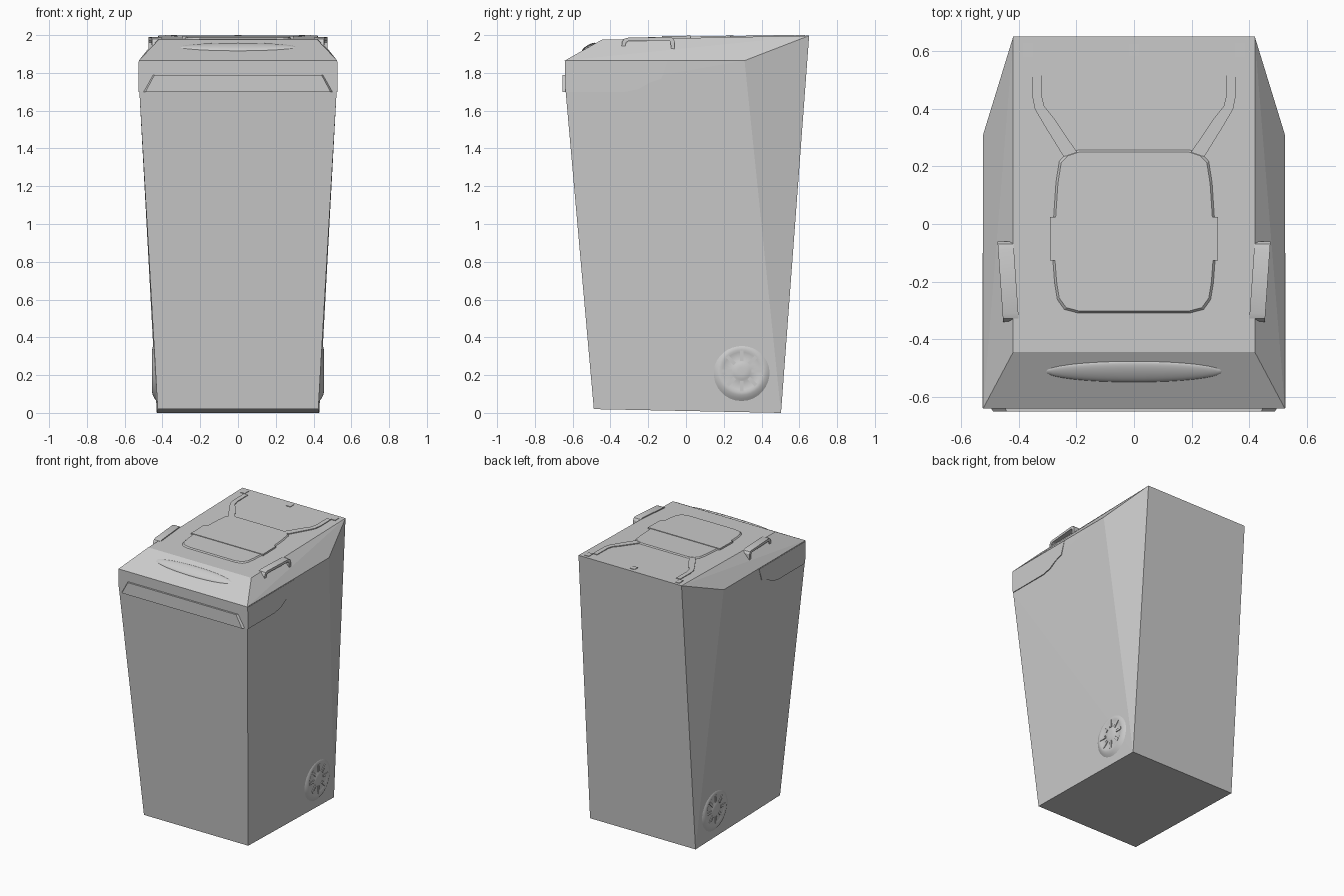
import bpy, bmesh, math
from mathutils import Vector, Matrix

if "Cube" in bpy.data.objects:
    bpy.data.objects.remove(bpy.data.objects["Cube"])


def finish(name, bm, smooth=None):
    bmesh.ops.recalc_face_normals(bm, faces=bm.faces)
    mesh = bpy.data.meshes.new(name)
    bm.to_mesh(mesh)
    bm.free()
    ob = bpy.data.objects.new(name, mesh)
    bpy.context.collection.objects.link(ob)
    if smooth:
        bpy.ops.object.select_all(action='DESELECT')
        ob.select_set(True)
        bpy.context.view_layer.objects.active = ob
        bpy.ops.object.shade_smooth_by_angle(angle=math.radians(smooth))
    return ob


def hull(name, half_points, drop):
    """Mirrored convex shell; faces whose normal satisfies drop() are left open."""
    bm = bmesh.new()
    for x, y, z in half_points:
        for s in (-1, 1):
            bm.verts.new((s * x, y, z))
    bmesh.ops.convex_hull(bm, input=bm.verts)
    bmesh.ops.recalc_face_normals(bm, faces=bm.faces)
    hidden = [f for f in bm.faces if drop(f.normal)]
    bmesh.ops.delete(bm, geom=hidden, context='FACES')
    return finish(name, bm)


def prism(name, pts, low, high, smooth=None):
    """Solid between two images of one 2D outline."""
    bm = bmesh.new()
    a = [bm.verts.new(low(*p)) for p in pts]
    b = [bm.verts.new(high(*p)) for p in pts]
    bm.faces.new(a)
    bm.faces.new(b)
    n = len(pts)
    for i in range(n):
        j = (i + 1) % n
        bm.faces.new((a[i], a[j], b[j], b[i]))
    return finish(name, bm, smooth)


def box(name, x0, x1, y0, y1, z0, z1):
    pts = [(x0, y0), (x1, y0), (x1, y1), (x0, y1)]
    return prism(name, pts, lambda x, y: (x, y, z0), lambda x, y: (x, y, z1))


def lid_z(y):
    return 1.976 + (y + 0.445) * 0.0192


# Tapered body and sloped lid shells
front_rim, side_rim, back_rim = (.525, -.642, 1.865), (.525, .31, 1.865), (.42, .652, 1.997)
hull("bin_body", [(.425, -.488, .02), (.43, .503, 0), (.522, -.637, 1.70),
                  front_rim, side_rim, back_rim], lambda n: n.z > .5)
hull("lid", [front_rim, side_rim, back_rim, (.42, -.445, 1.976)], lambda n: n.z < -.2)

# Front lip of the lid
prism("front_lip", [(-.51, 1.70), (.51, 1.70), (.46, 1.79), (-.46, 1.79)],
      lambda x, z: (x, -.62, z), lambda x, z: (x * .96, -.653, z))

# Curved thumb grip on the front slope
bm = bmesh.new()
bmesh.ops.create_uvsphere(bm, u_segments=32, v_segments=16, radius=1)
tilt = Matrix.Rotation(math.atan(.57), 4, 'X')
bmesh.ops.transform(bm, verts=bm.verts, matrix=Matrix.Translation((0, -.513, 1.936))
                    @ tilt @ Matrix.Diagonal((.31, .042, .013, 1)))
finish("lid_grip", bm, 40)

# Raised rounded panel on the lid
half = [(.20, -.318), (.25, -.305), (.275, -.27), (.285, -.21), (.293, -.1),
        (.29, 0), (.28, .15), (.268, .225), (.245, .25), (.20, .265)]
outline = half + [(-x, y) for x, y in reversed(half)]


def panel_top(x, y):
    x, y = x * .945, -.02 + (y + .02) * .95
    return (x, y, min(2, lid_z(y) + .008))


prism("lid_panel", outline, lambda x, y: (x, y, lid_z(y) - .01), panel_top)
prism("panel_bar", [(-.293, -.127), (.293, -.127), (.293, .025), (-.293, .025)],
      lambda x, y: (x, y, lid_z(y) - .01), lambda x, y: (x, y, lid_z(y) + .012))

# Centre hinge stop
box("hinge_stop", -.018, .018, .585, .625, 1.97, 2)

for s, side in ((-1, "left"), (1, "right")):
    # Raised ribs running from panel to hinges
    rib = [(.195, .245), (.245, .235), (.31, .34), (.345, .40), (.355, .45), (.355, .575),
           (.322, .575), (.322, .45), (.312, .41), (.28, .37)]
    prism("lid_rib_" + side, rib, lambda x, y: (s * x, y, lid_z(y) - .01),
          lambda x, y: (s * x, y, min(2, lid_z(y) + .006)))

    # Hinge blocks
    box("hinge_" + side, s * .352, s * .386, .58, .63, 1.97, 2)

    # Lid handles
    handle = [(-.345, 1.91), (-.338, 1.965), (-.328, 1.98), (-.31, 1.986), (-.09, 1.99),
              (-.07, 1.985), (-.061, 1.97), (-.06, 1.91), (-.08, 1.91), (-.081, 1.962),
              (-.09, 1.972), (-.305, 1.968), (-.318, 1.96), (-.325, 1.91)]
    prism("handle_" + side, handle,
          lambda y, z: (s * (.41 + (y + .2) * .07), y, z),
          lambda y, z: (s * (.465 + (y + .2) * .07), y, z), 30)

    # Lid skirt wrapping round the sides
    skirt = [(-.635, 1.70), (-.32, 1.70), (-.25, 1.715), (-.19, 1.75), (-.13, 1.77),
             (-.10, 1.86), (-.64, 1.86)]
    prism("lid_skirt_" + side, skirt, lambda y, z: (s * .50, y, z),
          lambda y, z: (s * .527, y, z))

    # Wheel dome, lathed about the x axis
    centre = Vector((0, .295, .222))
    profile = [(.165, .428), (.145, .443), (.128, .451), (.112, .455), (.10, .450),
               (.055, .449), (.045, .454), (.02, .456)]
    n = 32
    bm = bmesh.new()
    rings = []
    for r, x in profile:
        rings.append([bm.verts.new((s * x, centre.y + r * math.cos(math.tau * i / n),
                                    centre.z + r * math.sin(math.tau * i / n)))
                      for i in range(n)])
    for a, b in zip(rings, rings[1:]):
        for i in range(n):
            j = (i + 1) % n
            bm.faces.new((a[i], a[j], b[j], b[i]))
    bm.faces.new(rings[-1])
    finish("wheel_" + side, bm, 50)

    # Radial wheel spokes
    bm = bmesh.new()
    for i in range(8):
        m = (Matrix.Translation(centre + Vector((s * .449, 0, 0)))
             @ Matrix.Rotation(math.tau * i / 8, 4, 'X')
             @ Matrix.Translation((0, .08, 0)) @ Matrix.Diagonal((.012, .055, .018, 1)))
        bmesh.ops.create_cube(bm, size=1, matrix=m)
    finish("wheel_spokes_" + side, bm)
